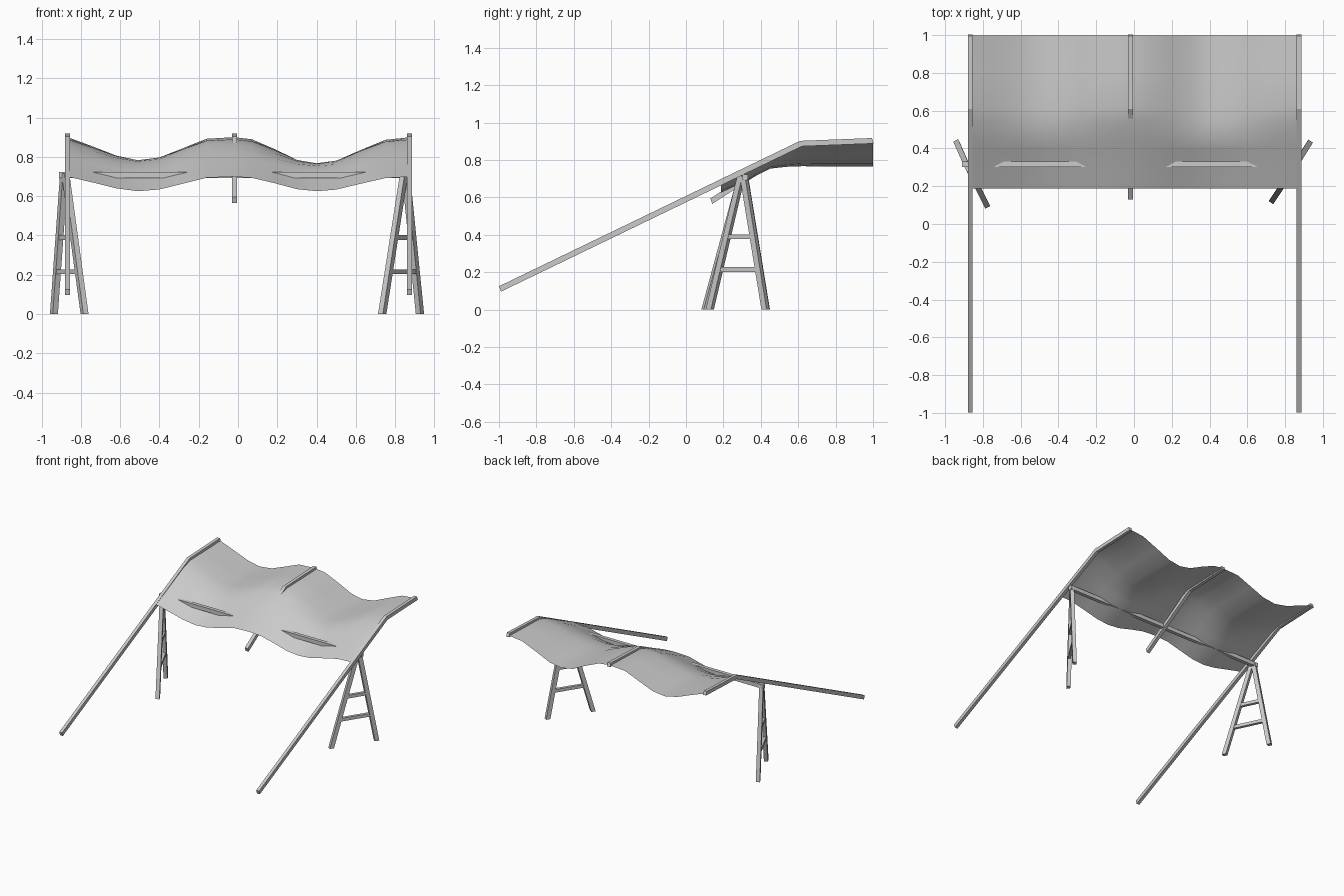
import bpy, bmesh
from mathutils import Vector

if "Cube" in bpy.data.objects:
    bpy.data.objects.remove(bpy.data.objects["Cube"])


def make_mesh(name, verts, faces):
    me = bpy.data.meshes.new(name)
    me.from_pydata([tuple(v) for v in verts], [], faces)
    bm = bmesh.new()
    bm.from_mesh(me)
    bmesh.ops.recalc_face_normals(bm, faces=bm.faces)
    bm.to_mesh(me)
    bm.free()
    ob = bpy.data.objects.new(name, me)
    bpy.context.collection.objects.link(ob)
    return ob


def sweep(name, points, u, v):
    """Rectangular bar through points; u and v are half-width vectors."""
    u, v = Vector(u), Vector(v)
    verts, faces = [], []
    for p in points:
        p = Vector(p)
        verts += [p - u - v, p + u - v, p + u + v, p - u + v]
    for i in range(len(points) - 1):
        a = i * 4
        for k in range(4):
            n = (k + 1) % 4
            faces.append((a + k, a + n, a + 4 + n, a + 4 + k))
    e = len(verts) - 4
    faces += [(3, 2, 1, 0), (e, e + 1, e + 2, e + 3)]
    return make_mesh(name, verts, faces)


# Bent roof poles
for name, x in (("left_pole", -0.867), ("right_pole", 0.873)):
    sweep(name, [(x, -0.994, 0.111), (x, 0.615, 0.888), (x, 0.999, 0.903)],
          (0.0125, 0, 0), (0, -0.005, 0.0145))
sweep("centre_pole", [(-0.018, 0.135, 0.58), (-0.018, 0.615, 0.888), (-0.018, 0.999, 0.903)],
      (0.0135, 0, 0), (0, -0.005, 0.0145))

# Cross bar under the cloth
sweep("cross_bar", [(-0.91, 0.316, 0.708), (0.878, 0.316, 0.708)],
      (0, 0.0145, 0), (0, 0, 0.0155))

# A-frame trestles: back foot, front foot, apex
for side, back, front, apex in (
        ("left", (-0.937, 0.428), (-0.781, 0.103), (-0.882, 0.304)),
        ("right", (0.926, 0.425), (0.734, 0.127), (0.850, 0.302))):
    back, front = Vector((*back, 0)), Vector((*front, 0))
    top = Vector((*apex, 0.715))
    d = (back - front).normalized()
    n = Vector((-d.y, d.x, 0))
    sweep(side + "_back_leg", [back, top + d * 0.008], d * 0.0165, n * 0.0145)
    sweep(side + "_front_leg", [front, top - d * 0.008], d * 0.0165, n * 0.0145)
    for i, z in enumerate((0.215, 0.39)):
        t = z / 0.715
        sweep(f"{side}_rung_{i + 1}", [back.lerp(top, t), front.lerp(top, t)],
              n * 0.0115, (0, 0, 0.0125))

# Sagging cloth: side profile (y, height, sag) and sag shape across x
rows = [(0.187, 0.699, 0.074), (0.25, 0.728, 0.073), (0.32, 0.760, 0.073),
        (0.39, 0.793, 0.069), (0.45, 0.822, 0.068), (0.54, 0.864, 0.1),
        (0.62, 0.889, 0.122), (0.8, 0.894, 0.129), (0.999, 0.900, 0.135)]
across = [(-0.867, 0), (-0.74, 0.40), (-0.62, 0.80), (-0.51, 1), (-0.40, 0.88),
          (-0.28, 0.48), (-0.16, 0.07), (-0.02, 0), (0.07, 0.08), (0.19, 0.46),
          (0.30, 0.86), (0.40, 1), (0.50, 0.89), (0.62, 0.5), (0.75, 0.1), (0.88, 0)]
verts = []
for y, z, sag in rows:
    for x, s in across:
        depth = sag * (0.87 if x < 0 and y > 0.5 else 1)
        verts.append((x, y, z - s * depth))
w = len(across)
faces = [(j * w + i, j * w + i + 1, (j + 1) * w + i + 1, (j + 1) * w + i)
         for j in range(len(rows) - 1) for i in range(w - 1)]
cloth = make_mesh("cloth_canopy", verts, faces)
if cloth.data.polygons[0].normal.z < 0:
    cloth.data.flip_normals()
for p in cloth.data.polygons:
    p.use_smooth = True
